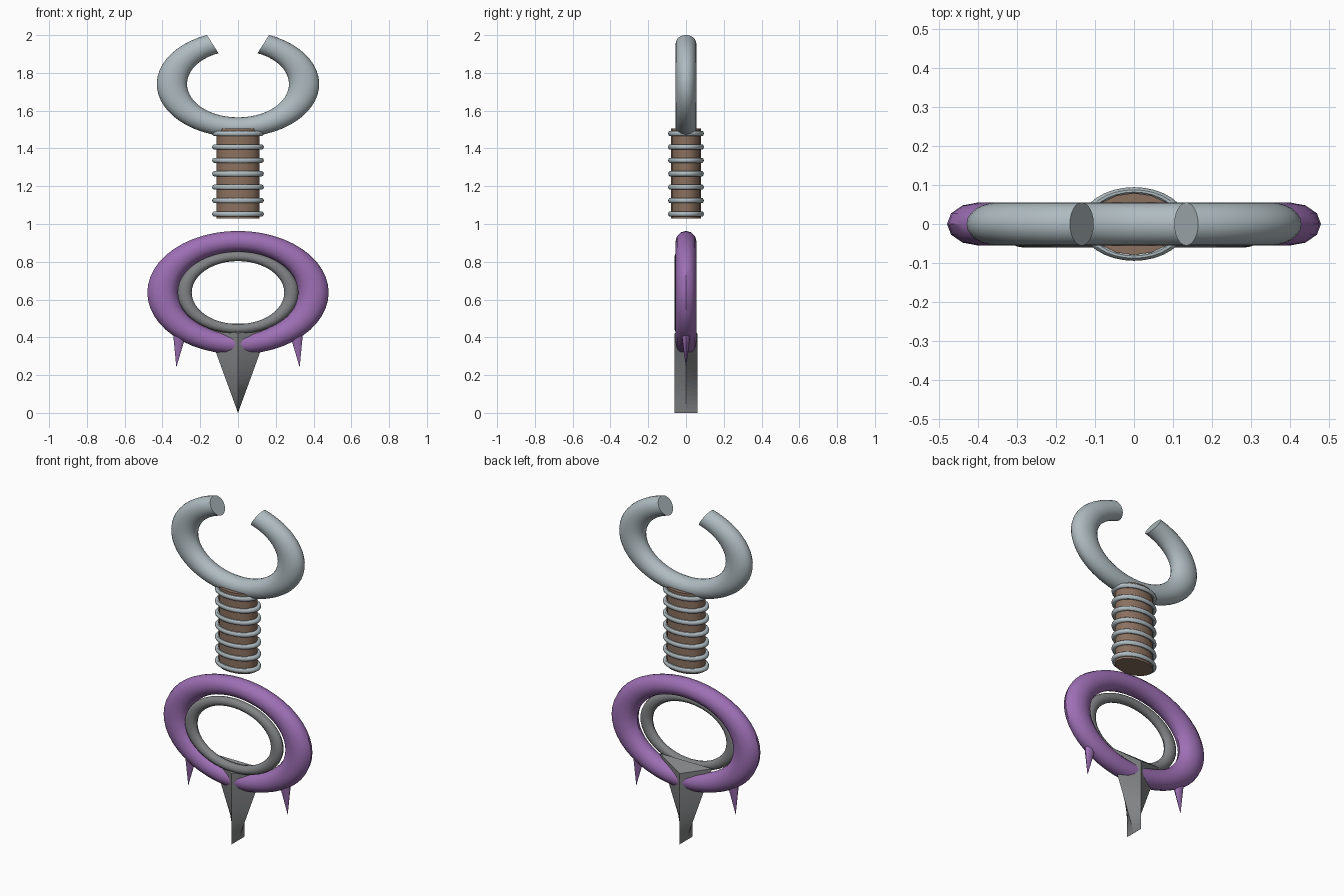
import bpy, bmesh, math

if "Cube" in bpy.data.objects:
    bpy.data.objects.remove(bpy.data.objects["Cube"])


def material(name, r, g, b):
    m = bpy.data.materials.new(name)
    m.diffuse_color = (r, g, b, 1)
    m.use_nodes = True
    m.node_tree.nodes["Principled BSDF"].inputs["Base Color"].default_value = m.diffuse_color
    return m


SILVER = material("silver", 0.43, 0.50, 0.53)
PURPLE = material("purple", 0.34, 0.16, 0.46)
BROWN = material("brown", 0.26, 0.165, 0.115)
GREY = material("dark_grey", 0.22, 0.225, 0.23)


def finish(name, bm, mat, smooth=True):
    bmesh.ops.recalc_face_normals(bm, faces=bm.faces)
    me = bpy.data.meshes.new(name)
    bm.to_mesh(me)
    bm.free()
    me.materials.append(mat)
    ob = bpy.data.objects.new(name, me)
    bpy.context.collection.objects.link(ob)
    if smooth:
        bpy.ops.object.select_all(action='DESELECT')
        ob.select_set(True)
        bpy.context.view_layer.objects.active = ob
        bpy.ops.object.shade_smooth_by_angle(angle=math.radians(40))
    return ob


def ring(name, mat, place, R, r, gap=0.0, major=48, minor=16):
    """Torus, or capped arc with a gap (half angle) around the +v direction.
    place(u, v, w) maps ring plane u, v and axis w to the model."""
    bm = bmesh.new()
    n = major + 1 if gap else major
    rows = []
    for i in range(n):
        a = math.pi / 2 + gap + (2 * math.pi - 2 * gap) * i / major
        row = []
        for j in range(minor):
            t = 2 * math.pi * j / minor
            d = R + r * math.cos(t)
            row.append(bm.verts.new(place(d * math.cos(a), d * math.sin(a), r * math.sin(t))))
        rows.append(row)
    for i in range(major):
        p, q = rows[i], rows[(i + 1) % n]
        for j in range(minor):
            k = (j + 1) % minor
            bm.faces.new((p[j], p[k], q[k], q[j]))
    if gap:
        bm.faces.new(rows[0])
        bm.faces.new(rows[-1])
    return finish(name, bm, mat)


# open silver crescent at the top
ring("top_crescent", SILVER, lambda u, v, w: (u, w * 0.69, 1.741 + v * 0.654),
     0.35, 0.08, gap=math.radians(22.5), minor=24)

# oval grip with its wire rings
bm = bmesh.new()
bmesh.ops.create_cone(bm, cap_ends=True, segments=16, radius1=0.115, radius2=0.115, depth=0.475)
for v in bm.verts:
    v.co.y *= 0.69
    v.co.z += 1.2675
finish("grip", bm, BROWN)
for i in range(7):
    z = 1.053 + 0.071 * i
    ring("grip_ring", SILVER, lambda u, v, w: (u, v * 0.69, z + w), 0.123, 0.014,
         major=32, minor=10)

# large purple ring with a smaller grey ring set slightly forward
ring("outer_ring", PURPLE, lambda u, v, w: (u, w * 0.69, 0.637 + v * 0.68), 0.40, 0.08, minor=12)
ring("inner_ring", GREY, lambda u, v, w: (u, -0.035 + w * 0.69, 0.637 + v * 0.68),
     0.2825, 0.0375, minor=12)

# spikes under the purple ring
for s in (-1, 1):
    bm = bmesh.new()
    bmesh.ops.create_cone(bm, cap_ends=True, segments=12, radius1=0.0, radius2=0.037, depth=0.19)
    for v in bm.verts:
        v.co.x += s * (0.317 - 0.1 * v.co.z)
        v.co.y *= 0.69
        v.co.z += 0.335
    finish("spike", bm, PURPLE)

# diamond blade whose sides twist down into a front-to-back edge
bm = bmesh.new()
N = 20
rows = []
for i in range(N + 1):
    t = i / N
    x = max(0.172 * t, 0.0004)
    rows.append([bm.verts.new(c) for c in (
        (x, 0, 0.472 * t), (0, 0.06, 0.42 * t), (-x, 0, 0.472 * t), (0, -0.06, 0.42 * t))])
for p, q in zip(rows, rows[1:]):
    for j in range(4):
        k = (j + 1) % 4
        bm.faces.new((p[j], p[k], q[k], q[j]))
bm.faces.new(rows[0])
top = rows[-1]
bm.faces.new((top[0], top[1], top[2]))
bm.faces.new((top[0], top[2], top[3]))
finish("blade", bm, GREY, smooth=False)
